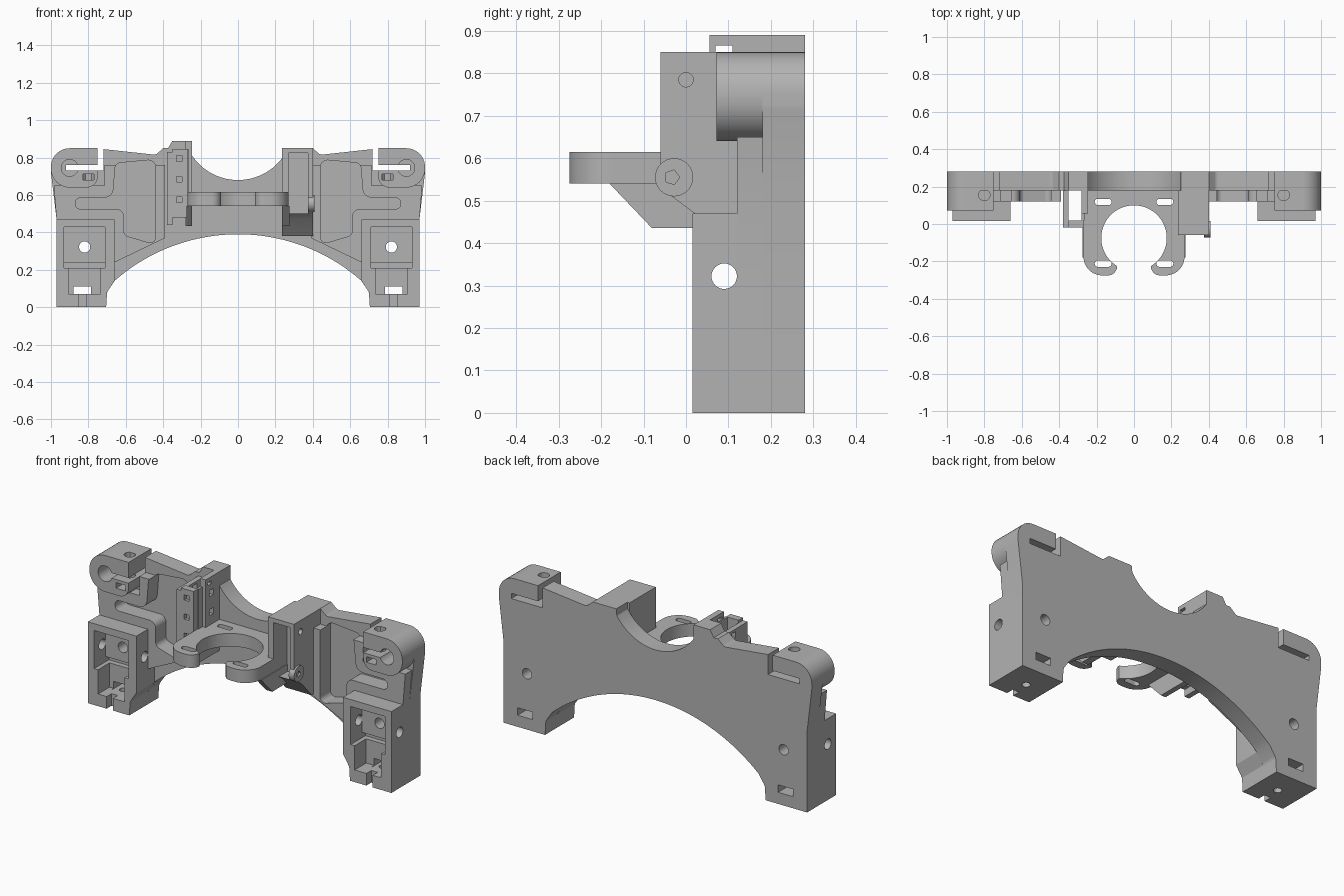
import bpy, bmesh, math
from mathutils import Vector

if "Cube" in bpy.data.objects:
    bpy.data.objects.remove(bpy.data.objects["Cube"])

grey = bpy.data.materials.new("matte_grey")
grey.use_nodes = True
grey.diffuse_color = (0.45, 0.45, 0.45, 1)
grey.node_tree.nodes["Principled BSDF"].inputs["Base Color"].default_value = grey.diffuse_color


def rounded(points, steps=10):
    """Fillet every (u, v, radius) corner of a closed outline."""
    out = []
    for i, p in enumerate(points):
        c = Vector(p[:2])
        r = p[2] if len(p) > 2 else 0
        if not r:
            out.append(c)
            continue
        a = (Vector(points[i - 1][:2]) - c).normalized()
        b = (Vector(points[(i + 1) % len(points)][:2]) - c).normalized()
        half = a.angle(b) / 2
        centre = c + (a + b).normalized() * (r / math.sin(half))
        start = c + a * (r / math.tan(half)) - centre
        end = c + b * (r / math.tan(half)) - centre
        turn = math.atan2(start.x * end.y - start.y * end.x, start.dot(end))
        for k in range(steps + 1):
            t = turn * k / steps
            out.append(centre + Vector((start.x * math.cos(t) - start.y * math.sin(t),
                                        start.x * math.sin(t) + start.y * math.cos(t))))
    return out


def prism(name, outline, axis, lo, hi, side=1):
    """Extrude an outline along an axis; side -1 mirrors it in x."""
    def place(p, d):
        x, y, z = {"x": (d, p[0], p[1]), "y": (p[0], d, p[1]), "z": (p[0], p[1], d)}[axis]
        return (x * side, y, z)
    bm = bmesh.new()
    ends = [[bm.verts.new(place(p, d)) for p in outline] for d in (lo, hi)]
    for ring in ends:
        bm.faces.new(ring)
    n = len(outline)
    for i in range(n):
        j = (i + 1) % n
        bm.faces.new((ends[0][i], ends[0][j], ends[1][j], ends[1][i]))
    bmesh.ops.recalc_face_normals(bm, faces=bm.faces)
    mesh = bpy.data.meshes.new(name)
    bm.to_mesh(mesh)
    bm.free()
    mesh.materials.append(grey)
    obj = bpy.data.objects.new(name, mesh)
    bpy.context.collection.objects.link(obj)
    return obj


def rect(u0, u1, v0, v1, r=0):
    return rounded([(u0, v0, r), (u1, v0, r), (u1, v1, r), (u0, v1, r)])


def circle(u, v, r, n=32):
    return [(u + r * math.cos(math.tau * k / n), v + r * math.sin(math.tau * k / n)) for k in range(n)]


def cut(objs, outline, axis, lo, hi, side=1):
    """Subtract an extruded outline from each object."""
    tool = prism("cutter", outline, axis, lo, hi, side)
    tool.hide_render = True
    for obj in objs:
        mod = obj.modifiers.new("cut", "BOOLEAN")
        mod.operation, mod.solver, mod.object = "DIFFERENCE", "EXACT", tool
        graph = bpy.context.evaluated_depsgraph_get()
        mesh = bpy.data.meshes.new_from_object(obj.evaluated_get(graph))
        obj.modifiers.clear()
        obj.data = mesh
    bpy.data.objects.remove(tool)


parts = []


def part(*args):
    parts.append(prism(*args))
    return parts[-1]


BACK, FACE = 0.28, 0.18

# Back plate: half outline from saddle to arch, then mirrored
saddle = [(0.296 * math.sin(a), 0.976 - 0.296 * math.cos(a)) for a in [k * 0.0612 for k in range(1, 17)]]
arch = [(x, math.sqrt(1 - x * x) - 0.61) for x in [0.66 - k * 0.03 for k in range(22)]]
flank = rounded([(0.25, 0.85), (0.4, 0.85), (0.44, 0.815, 0.03), (0.735, 0.847), (0.735, 0.85),
                 (1.0, 0.85, 0.1), (1.0, 0.72, 0.1), (0.97, 0.47), (0.97, 0), (0.705, 0),
                 (0.70, 0.08, 0.05)])
half = saddle + [tuple(p) for p in flank] + arch
outline = [(0, 0.68)] + half + [(0, 0.39)] + [(-x, z) for x, z in reversed(half)]
plate = part("back_plate", outline, "y", FACE, BACK)

pocket = rounded([(0.44, 0.79, 0.04), (0.655, 0.77, 0.03), (0.67, 0.585, 0.05), (0.87, 0.585, 0.028),
                  (0.87, 0.525, 0.028), (0.61, 0.525, 0.04), (0.61, 0.385, 0.03), (0.44, 0.335, 0.03)])
frame_shape = [(0.39, 0.37), (0.66, 0.24), (0.97, 0.24), (0.97, 0.47), (0.985, 0.65),
               (0.715, 0.65), (0.715, 0.76), (0.39, 0.76)]
leg_shape = [(0.66, 0.47), (0.97, 0.47), (0.97, 0), (0.705, 0), (0.70, 0.08), (0.66, 0.142)]
clamp_shape = rounded([(0.75, 0.85), (1, 0.85, 0.1), (1, 0.64, 0.1), (0.75, 0.64, 0.06)])

for side, label in ((1, "left"), (-1, "right")):
    # Raised frame around the wing recess
    frame = part(label + "_wing_frame", frame_shape, "y", 0.12, FACE, side)
    cut([frame, plate], pocket, "y", 0.0, 0.215, side)

    # Hollow leg with stepped pocket, bolt holes and bottom notch
    leg = part(label + "_leg", leg_shape, "y", 0.015, FACE, side)
    cut([leg], rect(0.71, 0.93, 0.21, 0.43), "y", -0.1, 0.15, side)
    cut([leg], rect(0.735, 0.905, 0.07, 0.22), "y", -0.1, 0.12, side)
    cut([leg, plate, frame], circle(0.82, 0.322, 0.03), "y", -0.1, 0.4, side)
    cut([leg, plate], rect(0.785, 0.88, 0.067, 0.11), "y", 0.1, 0.4, side)
    cut([leg], rect(0.81, 0.85, -0.05, 0.08), "y", -0.1, 0.06, side)
    cut([leg], circle(0.83, 0.14, 0.022), "z", -0.1, 0.1, side)
    cut([leg], circle(0.09, 0.322, 0.03), "x", 0.5, 1.1, side)

    # Split rod clamp with tightening bolt hole and nut slot
    clamp = part(label + "_rod_clamp", clamp_shape, "y", 0.072, FACE, side)
    cut([clamp], circle(0.9, 0.745, 0.045), "y", -0.1, FACE + 0.05, side)
    cut([clamp, plate], rect(0.74, 0.92, 0.73, 0.76), "y", -0.1, 0.4, side)
    cut([plate], rect(0.72, 0.75, 0.73, 0.95), "y", -0.1, 0.4, side)
    cut([clamp], circle(0.8, 0.155, 0.03), "z", 0.65, 0.95, side)
    cut([clamp], rect(0.77, 0.83, 0.68, 0.712), "y", 0.0, 0.16, side)

# Open ring shelf with four bolt slots
shelf_shape = rounded([(-0.27, FACE), (-0.27, -0.275, 0.1), (-0.09, -0.275, 0.05), (-0.09, -0.185, 0.03),
                       (-0.13, -0.1), (0.13, -0.1), (0.09, -0.185, 0.03), (0.09, -0.275, 0.05),
                       (0.27, -0.275, 0.1), (0.27, FACE)])
shelf = part("ring_shelf", shelf_shape, "z", 0.54, 0.615)
cut([shelf], circle(0, -0.075, 0.175, 64), "z", 0.4, 0.8)
for x in (-0.165, 0.165):
    for y in (0.118, -0.212):
        cut([shelf], rect(x - 0.045, x + 0.045, y - 0.017, y + 0.017, 0.0165), "z", 0.4, 0.8)

# Sloped gussets under the shelf
gusset = [(-0.18, 0.54), (-0.08, 0.435), (FACE, 0.435), (FACE, 0.54)]
part("left_gusset", gusset, "x", 0.235, 0.275)
part("right_gusset", gusset, "x", -0.275, -0.245)

# Solid mounting block with front pocket and side boss
block_shape = [(-0.06, 0.85), (FACE, 0.85), (FACE, 0.38), (0.1, 0.38), (0.02, 0.47), (-0.06, 0.53)]
block = part("mount_block", block_shape, "x", 0.235, 0.4)
cut([block], rect(0.27, 0.375, 0.5, 0.825), "y", -0.2, 0.06)
boss = part("block_boss", circle(-0.028, 0.555, 0.045), "x", 0.375, 0.41)
cut([boss], circle(-0.033, 0.555, 0.018, 5), "x", 0.39, 0.5)
cut([block], circle(0.0, 0.785, 0.017), "x", 0.3, 0.5)

# Slotted sensor bracket: two walls around a vertical channel
outer_wall = part("bracket_outer_wall", rect(-0.02, FACE, 0.44, 0.83), "x", -0.38, -0.35)
inner_wall = part("bracket_inner_wall", rect(0.055, FACE, 0.435, 0.89), "x", -0.28, -0.245)
front_wall = part("bracket_front_wall", rect(-0.35, -0.27, 0.48, 0.845), "y", -0.02, 0.02)
part("bracket_link", rect(-0.28, -0.265, 0.48, 0.845), "y", 0.02, 0.055)
part("bracket_cap", [(-0.38, 0.84), (-0.35, 0.89), (-0.245, 0.89), (-0.245, 0.8), (-0.38, 0.8)], "y", FACE, BACK)
for z in (0.56, 0.67, 0.78):
    cut([outer_wall, inner_wall], rect(0.09, 0.125, z, z + 0.035), "x", -0.5, -0.2)
    cut([front_wall], rect(-0.33, -0.3, z, z + 0.03), "y", -0.1, 0.0)
cut([inner_wall], rect(0.07, 0.11, 0.85, 0.866), "x", -0.5, -0.2)

# Smooth curved walls while keeping crisp edges
for obj in parts:
    bpy.ops.object.select_all(action="DESELECT")
    obj.select_set(True)
    bpy.context.view_layer.objects.active = obj
    bpy.ops.object.shade_smooth_by_angle(angle=math.radians(25))
    normals = obj.modifiers.new("flat_normals", "WEIGHTED_NORMAL")
    normals.keep_sharp = True
